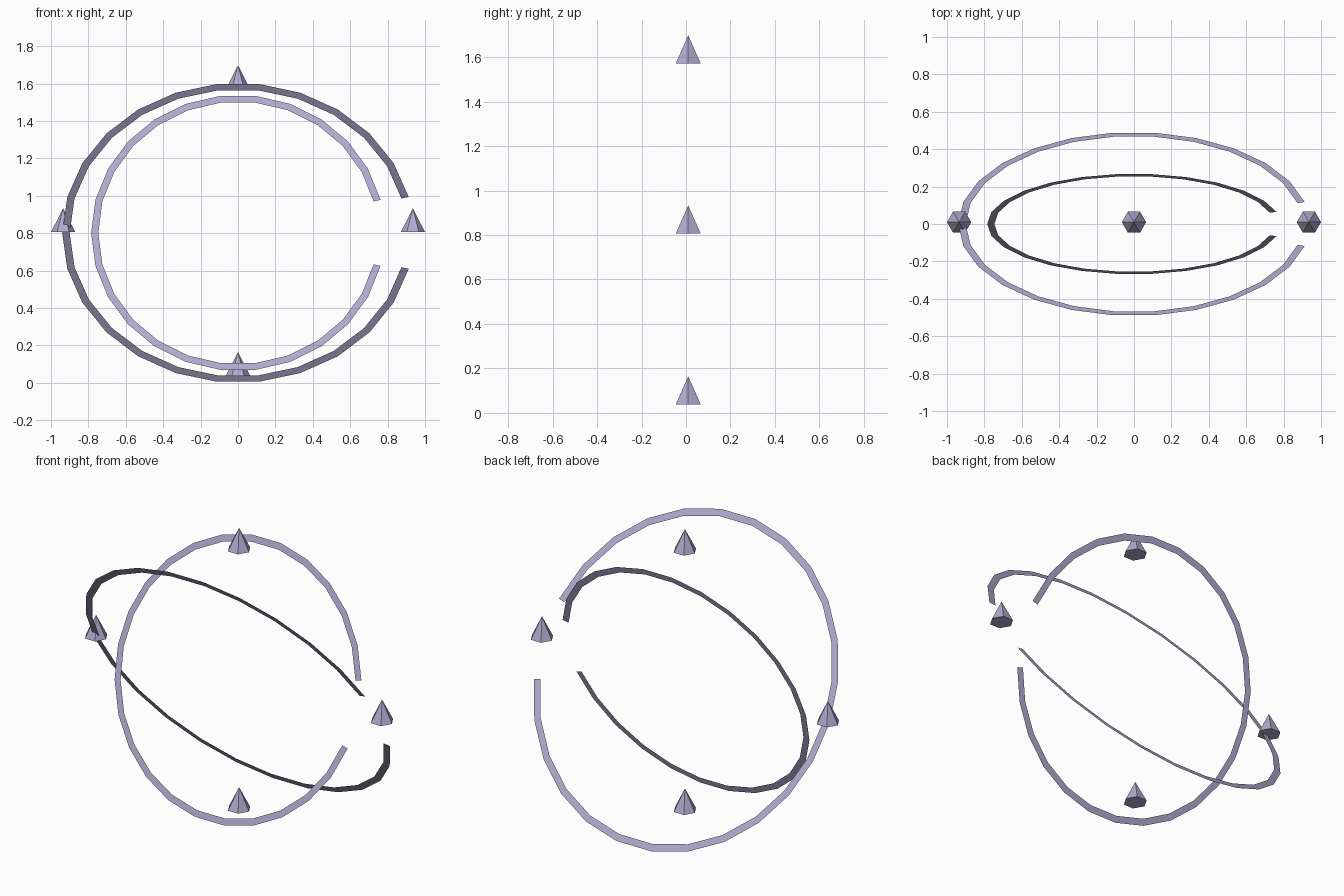
import bpy, bmesh
from math import pi, cos, sin, radians

if "Cube" in bpy.data.objects:
    bpy.data.objects.remove(bpy.data.objects["Cube"])

CENTER_Z = 0.802

lilac = bpy.data.materials.new("lilac")
lilac.diffuse_color = (0.45, 0.40, 0.62, 1)
lilac.use_nodes = True
lilac.node_tree.nodes["Principled BSDF"].inputs["Base Color"].default_value = lilac.diffuse_color


def open_ring(name, outer, inner, tilt):
    """Flat 26-sided band with the two segments at +x left open."""
    bm = bmesh.new()
    step = 2 * pi / 26
    pairs = [[bm.verts.new((r * cos(i * step), r * sin(i * step), 0))
              for r in (outer, inner)] for i in range(1, 26)]
    for (o1, i1), (o2, i2) in zip(pairs, pairs[1:]):
        bm.faces.new((o1, o2, i2, i1))
    mesh = bpy.data.meshes.new(name)
    bm.to_mesh(mesh)
    bm.free()
    ob = bpy.data.objects.new(name, mesh)
    bpy.context.collection.objects.link(ob)
    ob.location.z = CENTER_Z
    ob.rotation_euler.x = radians(tilt)
    mesh.materials.append(lilac)


def spike(name, x, base_z):
    """Six-sided cone with a corner pointing along x."""
    h = 0.127
    bpy.ops.mesh.primitive_cone_add(vertices=6, radius1=0.065, radius2=0, depth=h,
                                    location=(x, 0.01, base_z + h / 2),
                                    rotation=(0, 0, pi / 2))
    ob = bpy.context.object
    ob.name = name
    ob.data.materials.append(lilac)


# Two broken rings, tilted opposite ways about the x axis
open_ring("outer_ring", 0.94, 0.90, -58.5)
open_ring("inner_ring", 0.785, 0.747, 70)

# Four spikes around the rings
spike("left_spike", -0.935, 0.806)
spike("right_spike", 0.935, 0.806)
spike("top_spike", 0, 1.571)
spike("bottom_spike", 0, 0.038)
